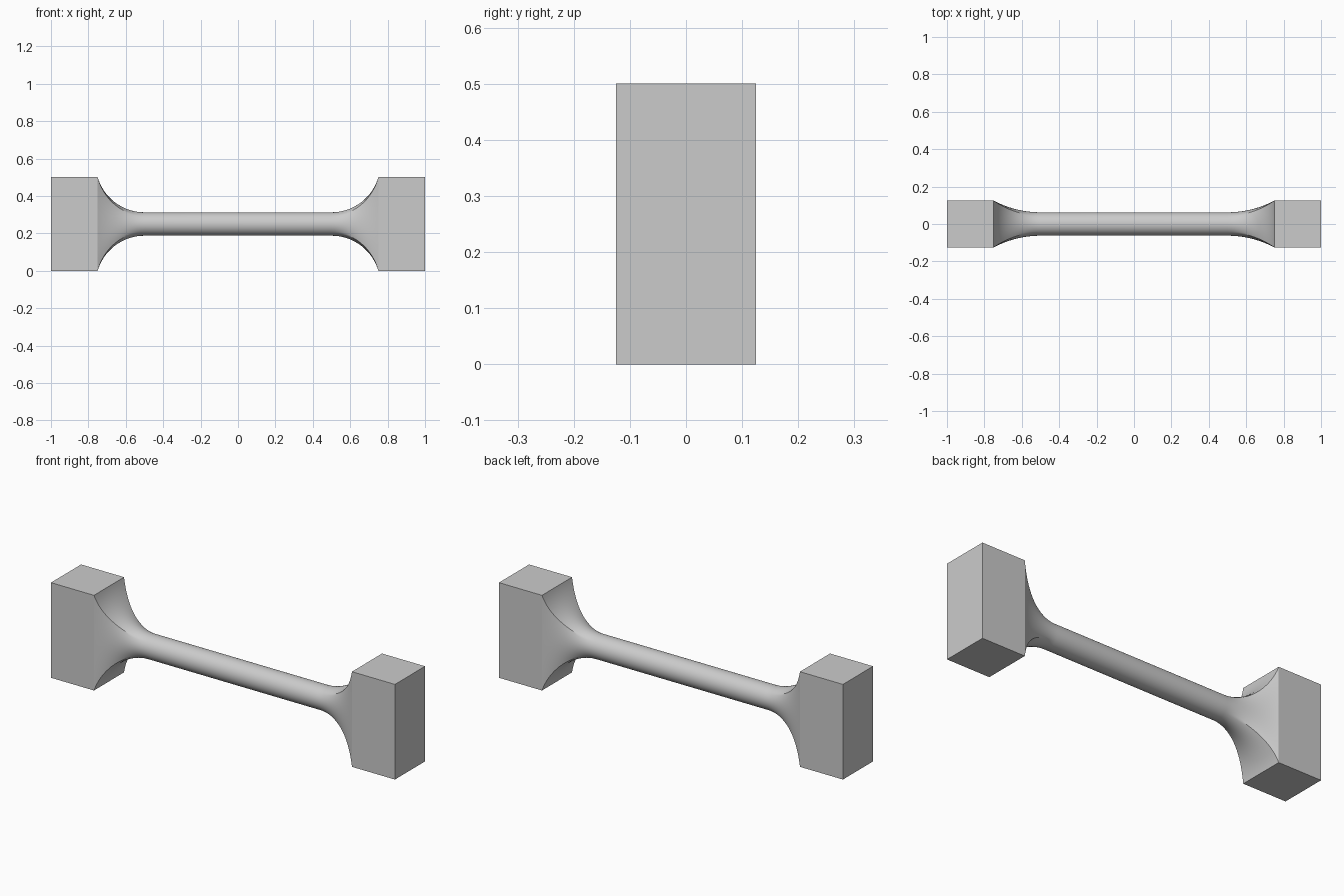
import bpy
import bmesh
from math import sin, cos, pi, sqrt

if "Cube" in bpy.data.objects:
    bpy.data.objects.remove(bpy.data.objects["Cube"], do_unlink=True)

MID_Z = 0.25          # height of the bar axis
RADIUS = 0.0625       # bar radius
HALF_Y, HALF_Z = 0.125, 0.25
NECK, BLOCK = 0.5, 0.75   # x where the flare starts and ends
SIDE = 16             # segments per side of the section
STEPS = 20            # rings per flare

grey = bpy.data.materials.new("light grey")
grey.use_nodes = True
colour = (0.6, 0.6, 0.6, 1)
grey.diffuse_color = colour
grey.node_tree.nodes["Principled BSDF"].inputs["Base Color"].default_value = colour


def add_object(name, bm):
    bmesh.ops.recalc_face_normals(bm, faces=bm.faces)
    mesh = bpy.data.meshes.new(name)
    bm.to_mesh(mesh)
    bm.free()
    mesh.materials.append(grey)
    obj = bpy.data.objects.new(name, mesh)
    bpy.context.collection.objects.link(obj)
    return obj


def arc_rise(t, rise):
    """Fraction climbed on a circular fillet that starts level."""
    run = BLOCK - NECK
    r = (run ** 2 + rise ** 2) / (2 * rise)
    return (r - sqrt(r * r - (run * t) ** 2)) / rise


def section(t):
    """Ring of (y, z), blending from round (t=0) to rectangular (t=1)."""
    fy, fz = arc_rise(t, HALF_Y - RADIUS), arc_rise(t, HALF_Z - RADIUS)
    for quarter in range(4):
        turn = quarter * pi / 2
        for i in range(SIDE):
            u = 2 * i / SIDE - 1
            a = turn + u * pi / 4
            ry = round(cos(turn)) - u * round(sin(turn))
            rz = round(sin(turn)) + u * round(cos(turn))
            cy, cz = RADIUS * cos(a), RADIUS * sin(a)
            yield cy + (ry * HALF_Y - cy) * fy, cz + (rz * HALF_Z - cz) * fz


# Round bar flaring at both ends into the rectangular grips
bm = bmesh.new()
ts = [sin(k / STEPS * pi / 2) for k in range(STEPS + 1)]
stations = [(-(NECK + (BLOCK - NECK) * t), t) for t in reversed(ts)]
stations += [(-x, t) for x, t in reversed(stations)]
rings = [[bm.verts.new((x, y, MID_Z + z)) for y, z in section(t)]
         for x, t in stations]
for a, b in zip(rings, rings[1:]):
    for i in range(len(a)):
        j = (i + 1) % len(a)
        bm.faces.new((a[i], a[j], b[j], b[i]))
bar = add_object("flared_bar", bm)
bpy.context.view_layer.objects.active = bar
bar.select_set(True)
bpy.ops.object.shade_smooth_by_angle(angle=pi / 6)
bar.select_set(False)

# Rectangular grip blocks
for name, side in (("left_grip", 1), ("right_grip", -1)):
    bm = bmesh.new()
    bmesh.ops.create_cube(bm, size=1)
    for v in bm.verts:
        v.co.x = v.co.x * (1 - BLOCK) + side * (1 + BLOCK) / 2
        v.co.y *= 2 * HALF_Y
        v.co.z = v.co.z * 2 * HALF_Z + MID_Z
    add_object(name, bm)
